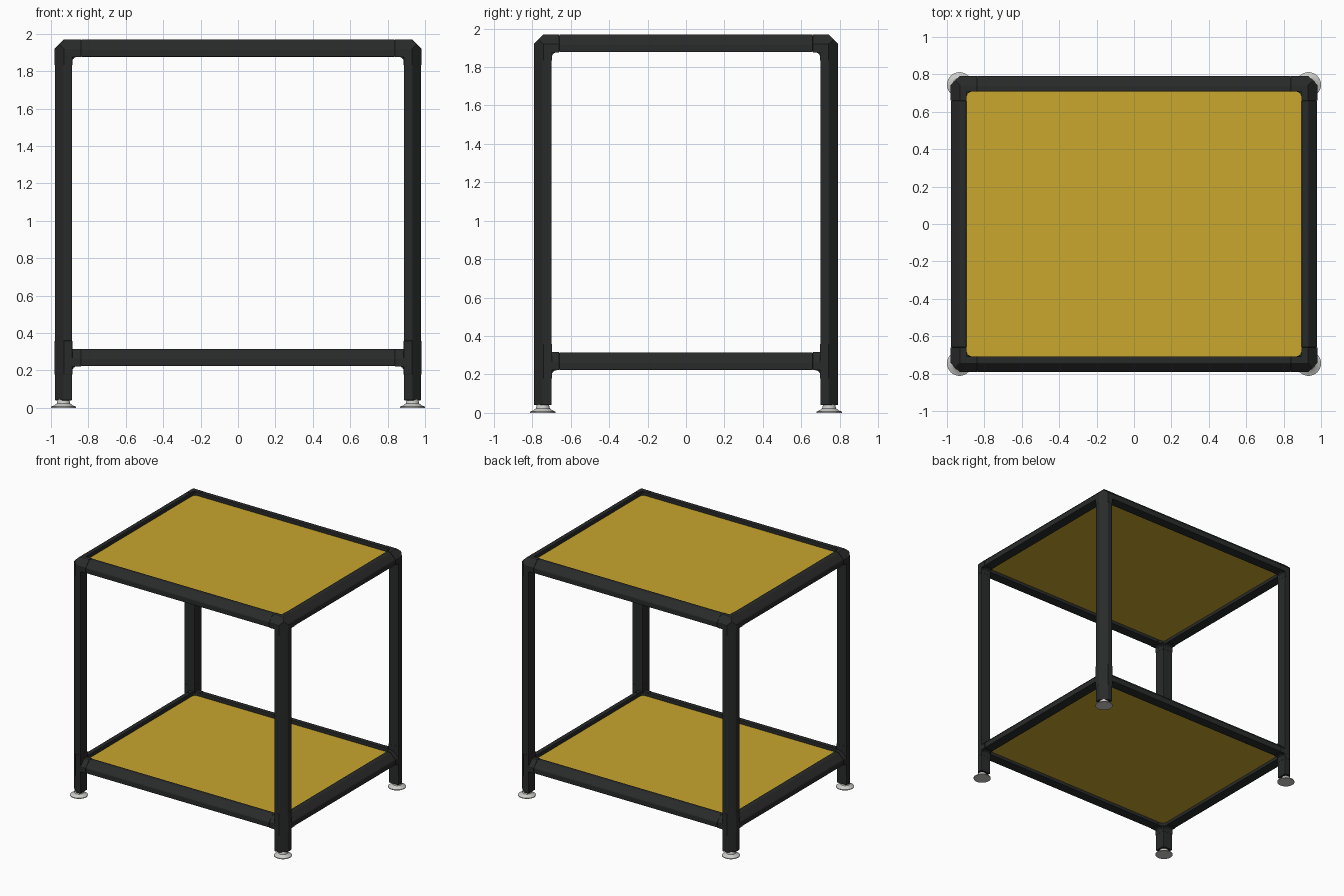
import bpy, bmesh
from math import cos, sin, pi
from mathutils import Vector

if "Cube" in bpy.data.objects:
    bpy.data.objects.remove(bpy.data.objects["Cube"], do_unlink=True)


def material(name, color, rough):
    m = bpy.data.materials.new(name)
    m.use_nodes = True
    m.diffuse_color = (*color, 1)
    b = m.node_tree.nodes["Principled BSDF"]
    b.inputs["Base Color"].default_value = (*color, 1)
    b.inputs["Roughness"].default_value = rough
    return m


BLACK = material("frame black", (0.022, 0.023, 0.023), 0.6)
YELLOW = material("shelf yellow", (0.58, 0.385, 0.027), 0.6)
GREY = material("foot grey", (0.60, 0.60, 0.58), 0.5)

PX, PY = 0.933, 0.745          # post axes
LEVELS = {"lower": 0.269, "upper": 1.923}
R, INNER, CUT = 0.047, 0.037, 0.044
ARM_X, ARM_Y = 0.84, 0.66      # where the connector sleeves end
XY, XZ, YZ = Vector((1, 1, 0)), Vector((1, 0, 1)), Vector((0, 1, 1))


def box(bm, lo, hi, corner, cuts):
    """Add a box and slice off its outer edges with diagonal planes."""
    part = bmesh.new()
    bmesh.ops.create_cube(part, size=1)
    lo, hi = Vector(lo), Vector(hi)
    for v in part.verts:
        v.co = (lo + hi) / 2 + v.co * (hi - lo)
    for n in cuts:
        n = n.normalized()
        res = bmesh.ops.bisect_plane(
            part, geom=part.verts[:] + part.edges[:] + part.faces[:],
            plane_co=Vector(corner) + n * CUT / 2 ** 0.5, plane_no=n, clear_outer=True)
        edges = [e for e in res["geom_cut"] if isinstance(e, bmesh.types.BMEdge)]
        if edges:
            bmesh.ops.holes_fill(part, edges=edges)
    bmesh.ops.recalc_face_normals(part, faces=part.faces)
    tmp = bpy.data.meshes.new("part")
    part.to_mesh(tmp)
    part.free()
    bm.from_mesh(tmp)
    bpy.data.meshes.remove(tmp)


def web(bm, origin, a, b, c, size, half):
    """Small rounded gusset in the inner angle between two arms."""
    pts = [(0, 0)] + [(size * (1 - sin(t * pi / 8)), size * (1 - cos(t * pi / 8)))
                      for t in range(5)]
    o, a, b, c = (Vector(v) for v in (origin, a, b, c))
    rings = [[bm.verts.new(o + a * p + b * q + c * s) for p, q in pts] for s in (-half, half)]
    faces = [bm.faces.new(rings[0]), bm.faces.new(rings[1])]
    n = len(pts)
    for i in range(n):
        j = (i + 1) % n
        faces.append(bm.faces.new((rings[0][i], rings[0][j], rings[1][j], rings[1][i])))
    bmesh.ops.recalc_face_normals(bm, faces=faces)


def finish(name, bm, mat, mirror=(False, False), bevel=0.0):
    me = bpy.data.meshes.new(name)
    bm.to_mesh(me)
    bm.free()
    me.materials.append(mat)
    ob = bpy.data.objects.new(name, me)
    bpy.context.collection.objects.link(ob)
    if bevel:
        m = ob.modifiers.new("soft edges", "BEVEL")
        m.width, m.segments, m.limit_method = bevel, 2, "ANGLE"
    if any(mirror):
        m = ob.modifiers.new("mirror", "MIRROR")
        m.use_axis = (*mirror, False)
        m.use_mirror_merge = False
    return ob


# Posts
bm = bmesh.new()
r = R - 0.001
box(bm, (PX - r, PY - r, 0.04), (PX + r, PY + r, LEVELS["upper"]), (PX, PY, 0), [XY])
finish("posts", bm, BLACK, (True, True), 0.005)

for level, z in LEVELS.items():
    c = (PX, PY, z)
    # Rails around the shelf
    bm = bmesh.new()
    box(bm, (-ARM_X, PY - INNER, z - r), (ARM_X, PY + r, z + r), c, [YZ])
    finish(level + "_long_rails", bm, BLACK, (False, True), 0.005)
    bm = bmesh.new()
    box(bm, (PX - INNER, -ARM_Y, z - r), (PX + r, ARM_Y, z + r), c, [XZ])
    finish(level + "_short_rails", bm, BLACK, (True, False), 0.005)

    # Corner connectors: elbow above, tee below
    bm = bmesh.new()
    box(bm, (ARM_X, PY - INNER, z - R), (PX + R, PY + R, z + R), c, [XY, XZ, YZ])
    box(bm, (PX - INNER, ARM_Y, z - R), (PX + R, PY + R, z + R), c, [XY, XZ, YZ])
    top = z if level == "upper" else z + 0.09
    cuts = [XY, XZ, YZ] if level == "upper" else [XY]
    box(bm, (PX - R, PY - R, z - 0.09), (PX + R, PY + R, top), c, cuts)
    x, y = PX - INNER, PY - INNER
    web(bm, (x, y, z), (-1, 0, 0), (0, -1, 0), (0, 0, 1), 0.03, 0.036)
    web(bm, (PX - R, PY, z - R), (-1, 0, 0), (0, 0, -1), (0, 1, 0), 0.025, 0.03)
    web(bm, (PX, PY - R, z - R), (0, -1, 0), (0, 0, -1), (1, 0, 0), 0.025, 0.03)
    finish(level + "_connectors", bm, BLACK, (True, True), 0.004)

    # Shelf panel set between the rails
    bm = bmesh.new()
    box(bm, (-x - 0.01, -y - 0.01, z - 0.02), (x + 0.01, y + 0.01, z + 0.015), c, [])
    finish(level + "_shelf", bm, YELLOW)

# Levelling feet, lathed from a flared profile
profile = [(0, 0), (0.067, 0), (0.067, 0.006), (0.05, 0.013), (0.036, 0.024), (0.031, 0.045), (0, 0.045)]
bm = bmesh.new()
verts = [bm.verts.new((PX + p, PY, h)) for p, h in profile]
edges = [bm.edges.new(pair) for pair in zip(verts, verts[1:])]
bmesh.ops.spin(bm, geom=verts + edges, cent=(PX, PY, 0), axis=(0, 0, 1),
               angle=2 * pi, steps=32, use_duplicate=False)
bmesh.ops.remove_doubles(bm, verts=bm.verts, dist=0.0001)
bmesh.ops.recalc_face_normals(bm, faces=bm.faces)
feet = finish("levelling_feet", bm, GREY, (True, True))
bpy.ops.object.select_all(action="DESELECT")
feet.select_set(True)
bpy.context.view_layer.objects.active = feet
bpy.ops.object.shade_smooth_by_angle()
